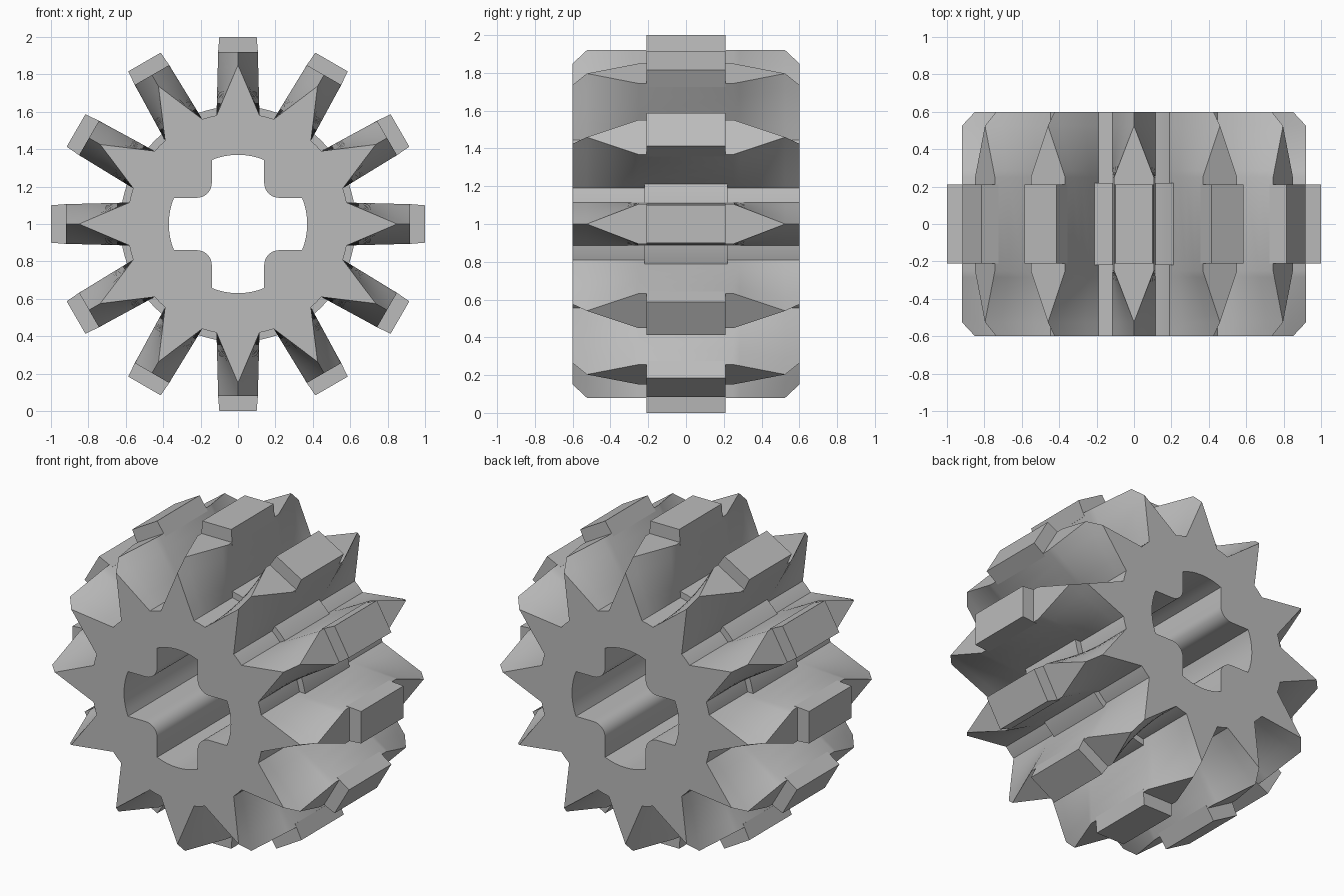
import bpy, bmesh
from math import sin, cos, asin, radians, pi, tau

cube = bpy.data.objects.get("Cube")
if cube:
    bpy.data.objects.remove(cube)

TEETH = 12
HALF = 0.6          # half length along the axle
ROOT_R, ROOT_W = 0.592, 0.115
CENTER = (0, 0, 1)

steel = bpy.data.materials.new("grey steel")
steel.use_nodes = True
steel.diffuse_color = (0.5, 0.5, 0.5, 1)
steel.node_tree.nodes["Principled BSDF"].inputs["Base Color"].default_value = (0.5, 0.5, 0.5, 1)


def make_object(name, bm):
    bmesh.ops.recalc_face_normals(bm, faces=bm.faces)
    mesh = bpy.data.meshes.new(name)
    bm.to_mesh(mesh)
    bm.free()
    mesh.materials.append(steel)
    obj = bpy.data.objects.new(name, mesh)
    bpy.context.collection.objects.link(obj)
    obj.location = CENTER
    bpy.ops.object.select_all(action="DESELECT")
    obj.select_set(True)
    bpy.context.view_layer.objects.active = obj
    bpy.ops.object.shade_smooth_by_angle(angle=radians(25))
    return obj


def circle(r, n=96):
    return [(r * cos(tau * i / n), r * sin(tau * i / n)) for i in range(n)]


def bore_profile(r=0.37, w=0.14, fillet=0.08):
    """Cross-shaped bore: arc-ended arms with rounded inner corners."""
    quarter = []
    a = asin(w / r)
    c = w + fillet
    for i in range(9):
        t = -a + 2 * a * i / 8
        quarter.append((r * cos(t), r * sin(t)))
    for i in range(9):
        t = 1.5 * pi - 0.5 * pi * i / 8
        quarter.append((c + fillet * cos(t), c + fillet * sin(t)))
    points = []
    for k in range(4):
        s, q = sin(k * pi / 2), cos(k * pi / 2)
        points += [(x * q - z * s, x * s + z * q) for x, z in quarter]
    return points


def plate(name, loops, half):
    """Fill nested loops and extrude them along the axle."""
    bm = bmesh.new()
    edges = []
    for loop in loops:
        verts = [bm.verts.new((x, -half, z)) for x, z in loop]
        edges += [bm.edges.new((v, verts[i - 1])) for i, v in enumerate(verts)]
    bmesh.ops.triangle_fill(bm, edges=edges, use_beauty=True, normal=(0, -1, 0))
    ext = bmesh.ops.extrude_face_region(bm, geom=bm.faces[:])["geom"]
    moved = [g for g in ext if isinstance(g, bmesh.types.BMVert)]
    bmesh.ops.translate(bm, verts=moved, vec=(0, 2 * half, 0))
    return make_object(name, bm)


def loft(name, sections, root_r, root_w, rows=4):
    """Loft cross-sections (y, top radius, top half width) above a straight root."""
    bm = bmesh.new()
    rings = []
    for y, r, w in sections:
        side = [(root_w + (w - root_w) * i / rows, root_r + (r - root_r) * i / rows)
                for i in range(rows + 1)]
        outline = side + [(-x, z) for x, z in reversed(side)]
        rings.append([bm.verts.new((x, y, z)) for x, z in outline])
    for a, b in zip(rings, rings[1:]):
        for i in range(len(a)):
            bm.faces.new((a[i - 1], a[i], b[i], b[i - 1]))
    bm.faces.new(rings[0])
    bm.faces.new(rings[-1])
    bmesh.ops.remove_doubles(bm, verts=bm.verts, dist=1e-5)
    return make_object(name, bm)


def repeat_around(obj):
    for k in range(1, TEETH):
        copy = obj.copy()
        copy.name = f"{obj.name}_{k + 1}"
        copy.rotation_euler.y = tau * k / TEETH
        bpy.context.collection.objects.link(copy)


# hub with bore, and the raised collar in the valleys
bore = bore_profile()
plate("hub", [circle(ROOT_R), bore], HALF)
plate("collar", [circle(0.63), circle(0.57)], 0.22)

# teeth: full width in the middle, narrowing to a chamfered ridge at both ends
TOP_R, TOP_W, RIDGE_Y, FLAT_Y = 0.92, 0.106, 0.525, 0.25
half_sections = [(HALF, 0.85, 0)]
for i in range(9):
    t = i / 8
    half_sections.append((RIDGE_Y + (FLAT_Y - RIDGE_Y) * t, TOP_R, TOP_W * t))
sections = [(-y, r, w) for y, r, w in half_sections] + half_sections[::-1]
root_z = (ROOT_R ** 2 - ROOT_W ** 2) ** 0.5
repeat_around(loft("tooth", sections, root_z, ROOT_W))

# raised pads on the tooth crowns
pad = [(y, 1.0, 0.1) for y in (-0.21, 0.21)]
repeat_around(loft("crown_pad", pad, 0.9, 0.108, rows=1))
